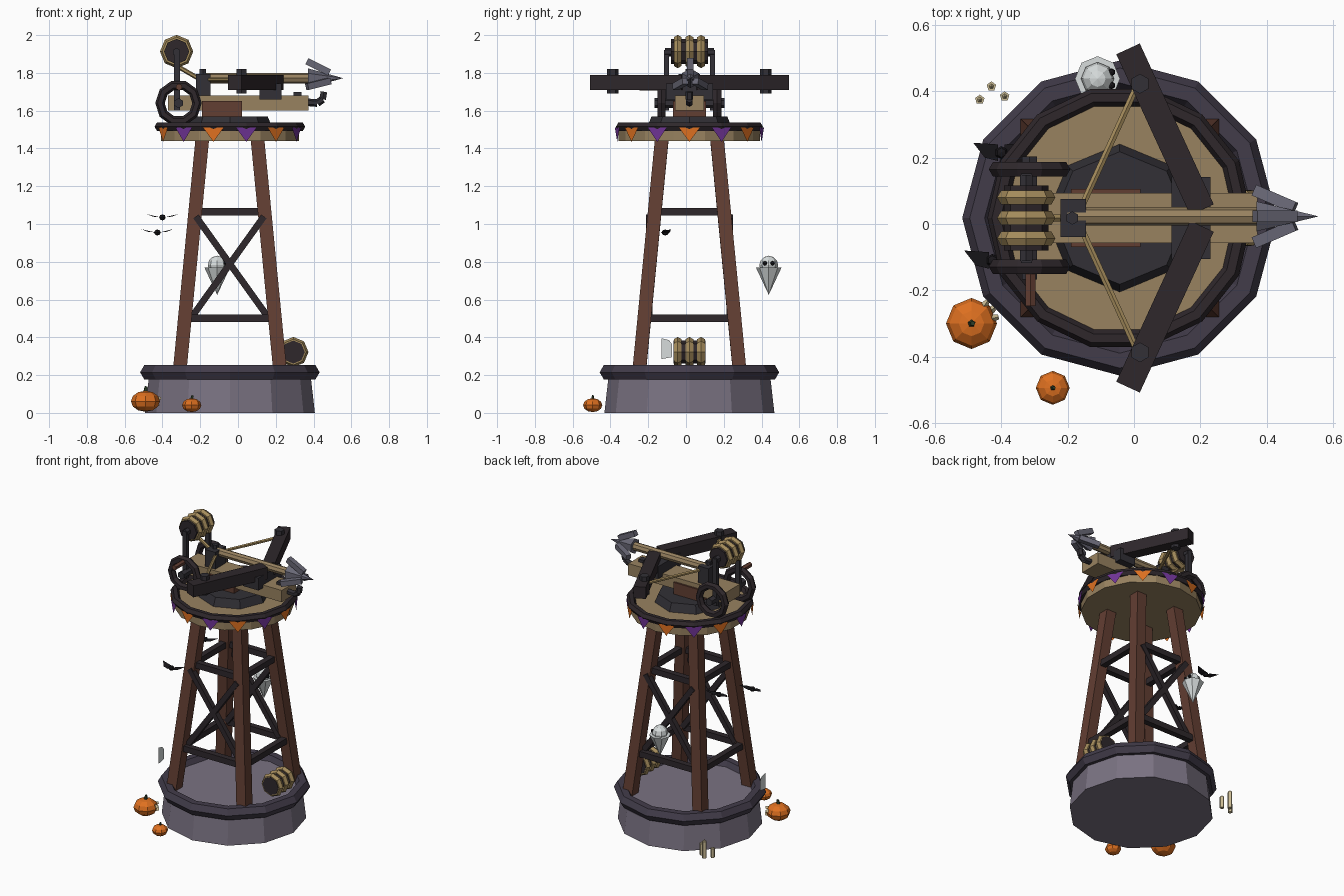
import bpy, math
from mathutils import Vector, Matrix

if "Cube" in bpy.data.objects:
    bpy.data.objects.remove(bpy.data.objects["Cube"])

CX, CY = -0.043, 0.018          # tower axis
V = Vector


def mat(name, r, g, b):
    m = bpy.data.materials.new(name)
    m.diffuse_color = [((c / 255 + 0.055) / 1.055) ** 2.4 for c in (r, g, b)] + [1]
    m.use_nodes = True
    m.node_tree.nodes["Principled BSDF"].inputs["Base Color"].default_value = m.diffuse_color
    return m


STONE = mat("stone", 122, 114, 130)
RIM = mat("dark_stone", 66, 60, 74)
WOOD = mat("wood", 98, 62, 50)
DARK = mat("dark_wood", 46, 39, 43)
IRON = mat("iron", 50, 48, 54)
TAN = mat("tan_wood", 152, 130, 96)
ROPE = mat("rope", 165, 140, 92)
STEEL = mat("steel", 105, 104, 118)
ORANGE = mat("orange", 222, 112, 32)
PURPLE = mat("purple", 112, 52, 150)
WHITE = mat("white", 215, 220, 220)
BLACK = mat("black", 25, 23, 27)
GREEN = mat("stem_green", 45, 62, 40)
BONE = mat("candle", 205, 190, 150)


def mesh(name, verts, faces, m):
    me = bpy.data.meshes.new(name)
    me.from_pydata([tuple(v) for v in verts], [], faces)
    ob = bpy.data.objects.new(name, me)
    bpy.context.collection.objects.link(ob)
    me.materials.append(m)
    return ob


def done(name, m):
    ob = bpy.context.object
    ob.name = name
    ob.data.materials.append(m)
    return ob


def frame(a, b):
    # basis with z along a-b and y kept upright
    z = (V(b) - V(a)).normalized()
    x = (V((0, 1, 0)) if abs(z.z) > 0.9 else V((0, 0, 1))).cross(z).normalized()
    return Matrix((x, z.cross(x), z)).transposed().to_4x4()


def box(name, lo, hi, m):
    bpy.ops.mesh.primitive_cube_add(size=1, location=(V(lo) + V(hi)) / 2)
    bpy.context.object.scale = V(hi) - V(lo)
    return done(name, m)


def beam(name, a, b, w, h, m):
    a, b = V(a), V(b)
    bpy.ops.mesh.primitive_cube_add(size=1)
    bpy.context.object.matrix_world = (Matrix.Translation((a + b) / 2) @ frame(a, b)
                                       @ Matrix.Diagonal((w, h, (b - a).length, 1)))
    return done(name, m)


def rod(name, a, b, r1, m, n=8, r2=None):
    a, b = V(a), V(b)
    bpy.ops.mesh.primitive_cone_add(vertices=n, radius1=r1, radius2=r1 if r2 is None else r2,
                                    depth=(b - a).length)
    bpy.context.object.matrix_world = Matrix.Translation((a + b) / 2) @ frame(a, b)
    return done(name, m)


def ring(name, loc, R, r, m, n=12, k=6, rot=(0, 0, 0)):
    bpy.ops.mesh.primitive_torus_add(location=loc, rotation=rot, major_radius=R, minor_radius=r,
                                     major_segments=n, minor_segments=k)
    return done(name, m)


def ball(name, loc, r, m, sz=1, n=8, k=6):
    bpy.ops.mesh.primitive_uv_sphere_add(segments=n, ring_count=k, radius=r, location=loc)
    bpy.context.object.scale.z = sz
    return done(name, m)


def spool(name, x, z, R, half):
    # dark core with three rope coils, axis along y
    rod(name + "_core", (x, CY - half, z), (x, CY + half, z), R * 0.76, DARK, 8)
    for i in (-1, 0, 1):
        ring(name + "_coil", (x, CY + i * 0.062, z), R - 0.024, 0.024, ROPE, 8, 6, (math.pi / 2, 0, 0))


# stone base
rod("stone_base", (CX, CY, 0), (CX, CY, 0.22), 0.45, STONE, 12, 0.425)
ring("base_rim", (CX, CY, 0.215), 0.43, 0.045, RIM)

# legs and horizontal braces
def leg(sx, sy, z):
    o = 0.263 - 0.0975 * (z - 0.25)
    return V((CX + sx * o, CY + sy * o, z))

corners = [(-1, -1), (1, -1), (1, 1), (-1, 1)]
for i, c in enumerate(corners):
    beam("leg", leg(*c, 0.2), leg(*c, 1.46), 0.072, 0.072, WOOD)
    for z in (0.5, 1.065):
        beam("cross_bar", leg(*c, z), leg(*corners[(i + 1) % 4], z), 0.04, 0.04, DARK)

# crossed braces on front and back
for s in (-1, 1):
    y = CY + s * 0.213
    for t in (-1, 1):
        beam("x_brace", (CX - t * 0.20, y, 0.51), (CX + t * 0.18, y, 1.04), 0.035, 0.035, DARK)

# platform, rim and bunting
rod("platform", (CX, CY, 1.44), (CX, CY, 1.515), 0.375, TAN, 14)
ring("platform_rim", (CX, CY, 1.515), 0.372, 0.027, DARK, 14)
for i in range(14):
    a = i * math.tau / 14
    out, side = V((math.cos(a), math.sin(a), 0)), V((-math.sin(a), math.cos(a), 0))
    p = V((CX, CY, 0)) + out * 0.392
    mesh("pennant", [p - side * 0.056 + V((0, 0, 1.51)), p + side * 0.056 + V((0, 0, 1.51)),
                     p + V((0, 0, 1.435))], [(0, 1, 2)], PURPLE if i % 2 else ORANGE)

# turntable, pedestal, stock
rod("turntable", (CX, CY, 1.51), (CX, CY, 1.57), 0.225, IRON, 8, 0.2)
box("pedestal", (-0.19, CY - 0.088, 1.56), (0.02, CY + 0.088, 1.65), WOOD)
box("stock", (-0.37, CY - 0.076, 1.60), (0.372, CY + 0.076, 1.68), TAN)
box("limb_block", (0.113, CY - 0.124, 1.66), (0.23, CY + 0.124, 1.745), IRON)
box("trigger_block", (-0.222, CY - 0.057, 1.67), (-0.145, CY + 0.057, 1.795), IRON)
rod("trigger_pin", (-0.186, CY, 1.79), (-0.186, CY, 1.82), 0.02, IRON, 6)
box("front_sight", (0.295, CY - 0.02, 1.67), (0.335, CY + 0.02, 1.7), IRON)

# bow limbs, bolts and strings
for s in (-1, 1):
    beam("bow_limb", (0.205, CY + s * 0.025, 1.75), (-0.018, CY + s * 0.51, 1.75), 0.078, 0.08, DARK)
    rod("limb_bolt", (0.018, CY + s * 0.405, 1.69), (0.018, CY + s * 0.405, 1.82), 0.03, IRON, 6)
    rod("bow_string", (-0.155, CY + s * 0.04, 1.765), (0.005, CY + s * 0.39, 1.765), 0.011, ROPE, 6)

# loaded bolt with barbed head
rod("bolt_shaft", (-0.2, CY + 0.005, 1.772), (0.4, CY + 0.005, 1.772), 0.028, TAN, 8)
rod("bolt_head", (0.37, CY + 0.005, 1.772), (0.557, CY + 0.005, 1.772), 0.052, STEEL, 6, 0)
for a in (90, 210, 330):
    d = V((0, math.cos(math.radians(a)), math.sin(math.radians(a))))
    o = V((0, CY + 0.005, 1.772))
    beam("bolt_barb", o + d * 0.09 + V((0.365, 0, 0)), o + d * 0.03 + V((0.485, 0, 0)), 0.035, 0.035, STEEL)

# front hook
pts = [(0.36, 1.645), (0.42, 1.64), (0.448, 1.66), (0.455, 1.7)]
for a, b in zip(pts, pts[1:]):
    rod("front_hook", (a[0], CY, a[1]), (b[0], CY, b[1]), 0.02, IRON, 6)

# winch wheels, axle, crank, spool posts
WX = -0.315
rod("winch_axle", (WX, CY - 0.185, 1.64), (WX, CY + 0.185, 1.64), 0.026, IRON, 6)
for s in (-1, 1):
    ring("winch_wheel", (WX, CY + s * 0.147, 1.64), 0.098, 0.025, DARK, 10, 6, (math.pi / 2, 0, 0))
    box("spool_post", (-0.34, CY + s * 0.122 - 0.013, 1.6), (-0.308, CY + s * 0.122 + 0.013, 1.92), IRON)
rod("crank_handle", (WX + 0.003, -0.13, 1.725), (WX + 0.003, -0.247, 1.725), 0.018, WOOD, 6)
rod("spool_axle", (-0.325, CY - 0.13, 1.91), (-0.325, CY + 0.13, 1.91), 0.022, IRON, 6)
spool("upper_spool", -0.325, 1.913, 0.088, 0.098)
rod("winch_rope", (-0.32, CY, 1.835), (-0.2, CY, 1.765), 0.012, ROPE, 6)

# spare spool on the base
spool("spare_spool", 0.293, 0.322, 0.08, 0.085)

# pumpkins
for x, y, r in ((-0.49, -0.30, 0.077), (-0.245, -0.494, 0.051)):
    ball("pumpkin", (x, y, r * 0.8), r, ORANGE, 0.72)
    rod("pumpkin_stem", (x, y, r * 1.45), (x + 0.004, y, r * 1.83), r * 0.16, GREEN, 5, r * 0.1)
for ang, z, r in ((0.95, 0.075, 0.014), (0.24, 0.075, 0.014), (0.6, 0.045, 0.017)):
    d = V((math.cos(ang), math.sin(ang), 0))
    p = V((-0.49, -0.30, z))
    rod("pumpkin_face", p + d * 0.062, p + d * 0.084, r, BONE, 3, r * 0.6)

# candles
for x, y, h in ((-0.43, 0.415, 0.13), (-0.39, 0.385, 0.09), (-0.465, 0.375, 0.07)):
    rod("candle", (x, y, 0), (x, y, h * 0.88), 0.015, BONE, 5)
    rod("candle_tip", (x, y, h * 0.88), (x, y, h), 0.008, BONE, 5, 0)

# floating ghost
gx, gy = -0.11, 0.438
ball("ghost_head", (gx, gy, 0.782), 0.05, WHITE)
rod("ghost_body", (gx, gy, 0.625), (gx, gy, 0.77), 0, WHITE, 8, 0.068)
for s in (-1, 1):
    ball("ghost_eye", (gx + 0.042, gy + s * 0.02, 0.792), 0.012, BLACK, 1, 6, 4)

# bats
for x, y, z in ((-0.40, 0.215, 1.035), (-0.427, -0.11, 0.955)):
    ball("bat_body", (x, y, z), 0.02, BLACK, 0.8, 6, 4)
    for s in (-1, 1):
        mesh("bat_wing", [(x + s * 0.01, y + 0.025, z), (x + s * 0.01, y - 0.025, z),
                          (x + s * 0.05, y - 0.015, z + 0.004), (x + s * 0.085, y + 0.03, z + 0.018)],
             [(0, 1, 2, 3)], BLACK)

# flat pale marker beside the base
mesh("pale_marker", [(-0.51, -0.13, 0.285), (-0.51, -0.075, 0.295), (-0.51, -0.075, 0.365),
                     (-0.51, -0.09, 0.385), (-0.51, -0.13, 0.395)], [(0, 1, 2, 3, 4)], WHITE)
